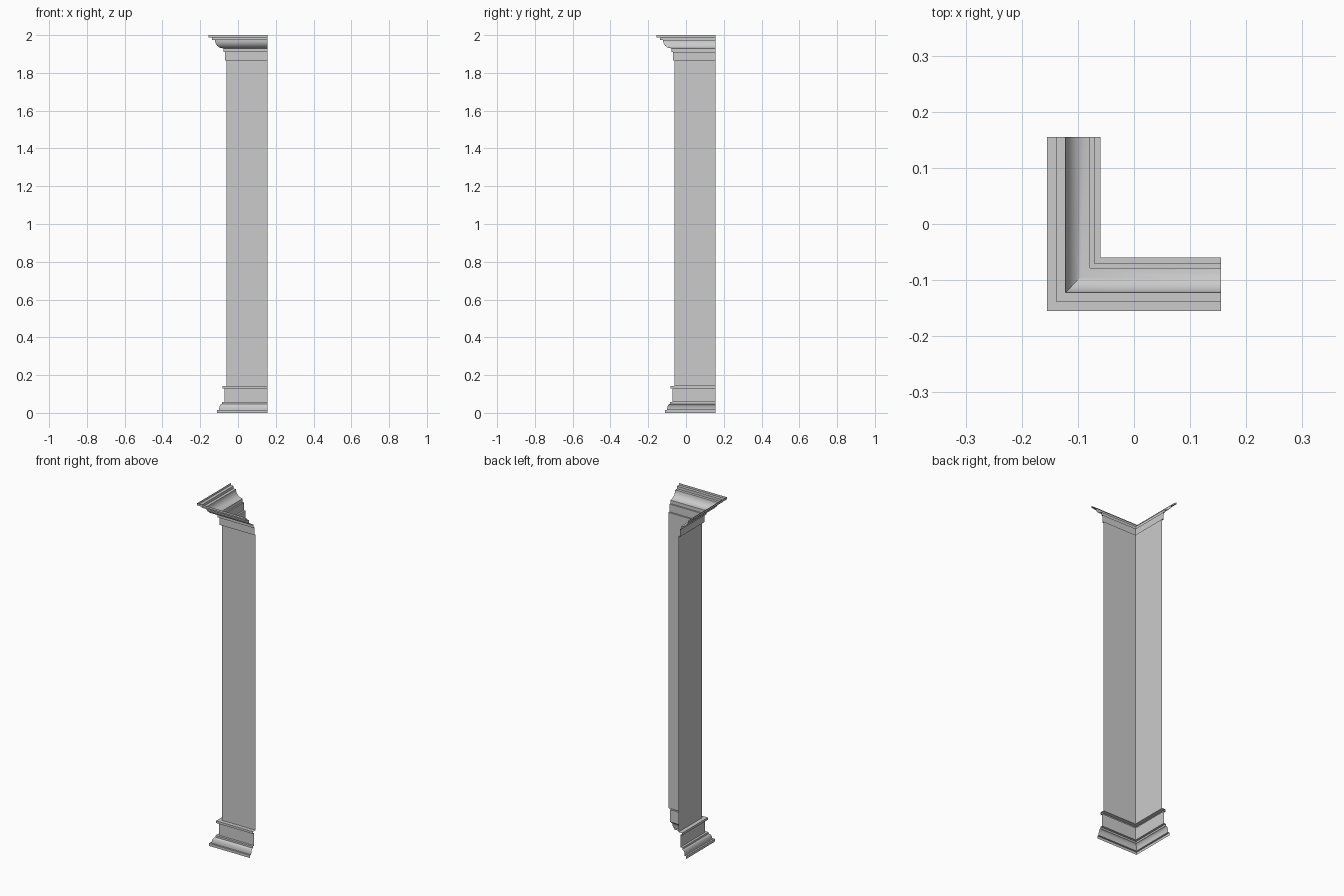
import bpy, bmesh, math

if "Cube" in bpy.data.objects:
    bpy.data.objects.remove(bpy.data.objects["Cube"])

END = 0.155      # open ends of both legs
SHAFT = 0.06     # distance of the shaft faces from the axes

stone = bpy.data.materials.new("plain grey")
stone.use_nodes = True
GREY = (0.6, 0.6, 0.6, 1)
stone.diffuse_color = GREY
stone.node_tree.nodes["Principled BSDF"].inputs["Base Color"].default_value = GREY


def ovolo(d0, z0, d1, z1, bottom_flat, n=8):
    """Quarter round from (d0, z0) to (d1, z1), flat at one end and upright at the other."""
    pts = []
    for i in range(n + 1):
        a = math.pi / 2 * i / n
        s, c = math.sin(a), 1 - math.cos(a)
        u, v = (s, c) if bottom_flat else (c, s)
        pts.append((d0 + (d1 - d0) * u, z0 + (z1 - z0) * v))
    return pts


def mitred_sheet(name, profile):
    """Sweep an (offset, height) profile along two legs meeting at a mitred corner."""
    bm = bmesh.new()
    rows = [[bm.verts.new(p) for p in ((-d, END, z), (-d, -d, z), (END, -d, z))]
            for d, z in profile]
    for low, high in zip(rows, rows[1:]):
        for k in range(2):
            bm.faces.new((low[k], low[k + 1], high[k + 1], high[k]))
    mesh = bpy.data.meshes.new(name)
    bm.to_mesh(mesh)
    bm.free()
    mesh.materials.append(stone)
    obj = bpy.data.objects.new(name, mesh)
    bpy.context.collection.objects.link(obj)
    bpy.ops.object.select_all(action="DESELECT")
    obj.select_set(True)
    bpy.context.view_layer.objects.active = obj
    bpy.ops.object.shade_smooth_by_angle(angle=math.radians(30))
    return obj


# Base: plinth, quarter round, fillet, plain band and top bead
mitred_sheet("base_moulding",
             [(0.11, 0), (0.11, 0.015), (0.1, 0.015)]
             + ovolo(0.1, 0.015, 0.085, 0.048, False)
             + [(0.085, 0.048), (0.085, 0.058), (0.072, 0.058), (0.072, 0.13),
                (0.083, 0.13), (0.083, 0.143), (SHAFT, 0.143)][1:])

# Shaft
mitred_sheet("shaft", [(SHAFT, 0.143), (SHAFT, 1.865)])

# Capital: neck bands, quarter round and two stepped fillets
mitred_sheet("capital_moulding",
             [(SHAFT, 1.865), (0.07, 1.865), (0.07, 1.91), (0.078, 1.91), (0.078, 1.93)]
             + ovolo(0.078, 1.93, 0.122, 1.973, True)[1:]
             + [(0.138, 1.973), (0.138, 1.988), (END, 1.988), (END, 2.0)])
